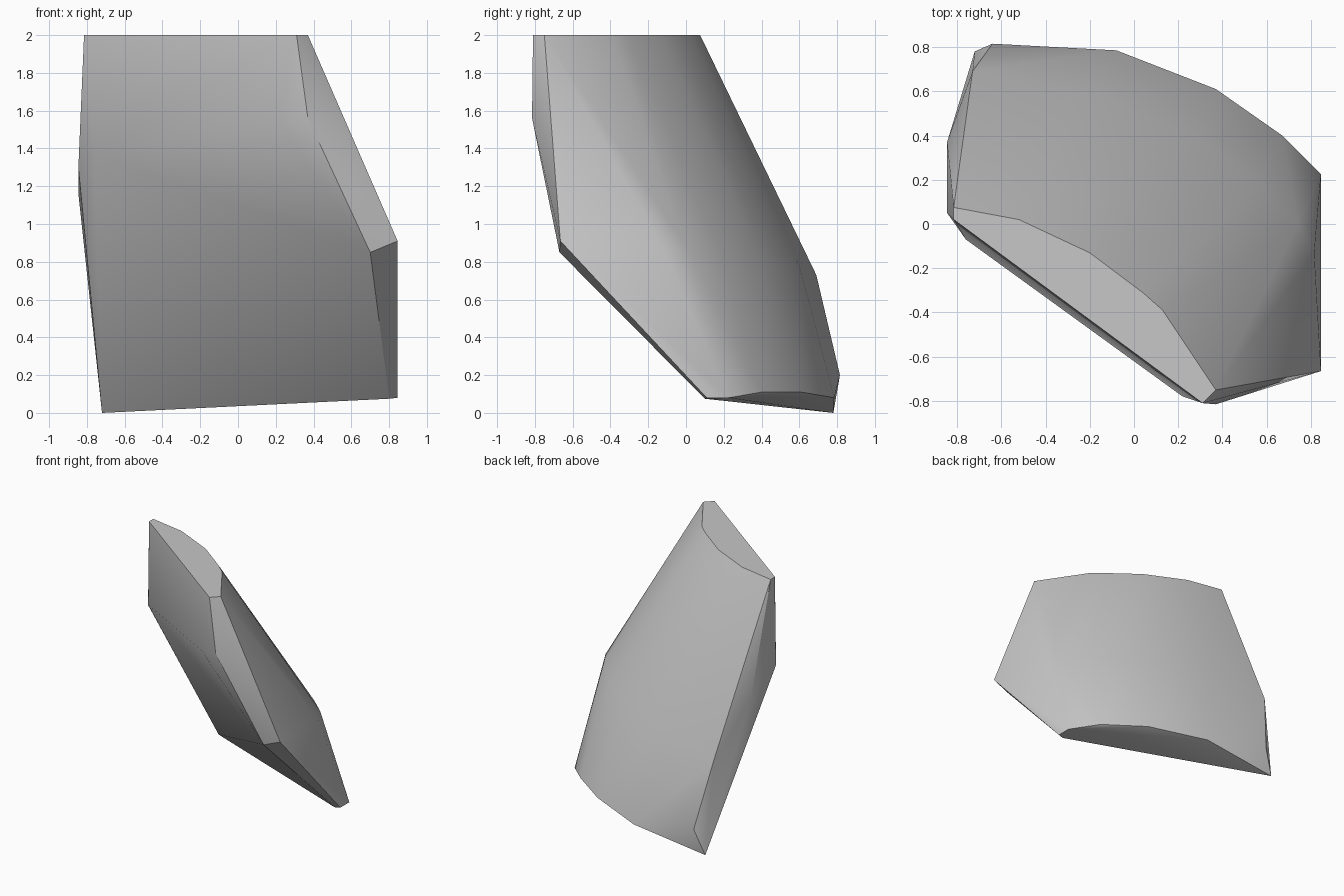
import bpy
import bmesh
import math

old = bpy.data.objects.get("Cube")
if old:
    bpy.data.objects.remove(old, do_unlink=True)

# Stone colour
stone = bpy.data.materials.new("pale_grey_stone")
stone.use_nodes = True
grey = (0.57, 0.57, 0.57, 1)
stone.diffuse_color = grey
shader = stone.node_tree.nodes["Principled BSDF"]
shader.inputs["Base Color"].default_value = grey
shader.inputs["Roughness"].default_value = 0.8

# Crisp chamfer running down the right of the front
chamfer = [(.31, -.81, 2), (.37, -.815, 1.56), (.7, -.67, .85), (.8, .1, .075)]

# Rest of the flat top outline, all at full height
top_rim = [(x, y, 2) for x, y in (
    (-.815, .075), (-.52, .02), (-.2, -.13), (.04, -.31),
    (.13, -.39), (.37, -.75), (-.815, .02))]

# Bulging front shoulder
front_bulge = [(.22, -.78, 1.53), (-.76, -.07, 1.37), (-.845, .05, 1.3)]

# Corners of the two side facets
side_corners = [(-.845, .37, 1.16), (.845, -.665, .91), (.815, -.13, .88)]

# Rounded back, at mid height
back_bulge = [(-.73, .69, .73), (-.22, .6, .78), (.29, .39, .82),
              (.56, .18, .85), (.74, 0, .88)]

# Lower rim
bottom_rim = [(.845, .11, .08), (.845, .225, .08), (.67, .4, .11), (.37, .61, .11),
              (-.08, .785, .08), (-.64, .815, .2), (-.72, .78, 0)]

# Wrap the rings into one chipped slab
bm = bmesh.new()
ridge = [bm.verts.new(point) for point in chamfer]
for point in top_rim + front_bulge + side_corners + back_bulge + bottom_rim:
    bm.verts.new(point)
hull = bmesh.ops.convex_hull(bm, input=bm.verts[:])
for start, end in zip(ridge, ridge[1:]):
    edge = bm.edges.get((start, end))
    if edge:
        edge.smooth = False
loose = {v for v in hull["geom_interior"] + hull["geom_unused"]
         if isinstance(v, bmesh.types.BMVert)}
bmesh.ops.delete(bm, geom=list(loose), context='VERTS')
bmesh.ops.dissolve_limit(bm, angle_limit=math.radians(1),
                         verts=bm.verts[:], edges=bm.edges[:])
bmesh.ops.recalc_face_normals(bm, faces=bm.faces[:])

mesh = bpy.data.meshes.new("stone_slab")
bm.to_mesh(mesh)
bm.free()
mesh.materials.append(stone)
slab = bpy.data.objects.new("stone_slab", mesh)
bpy.context.collection.objects.link(slab)

# Soft broad faces, crisp chipped edges
bpy.ops.object.select_all(action='DESELECT')
slab.select_set(True)
bpy.context.view_layer.objects.active = slab
bpy.ops.object.shade_smooth_by_angle(angle=math.radians(35), keep_sharp_edges=True)
